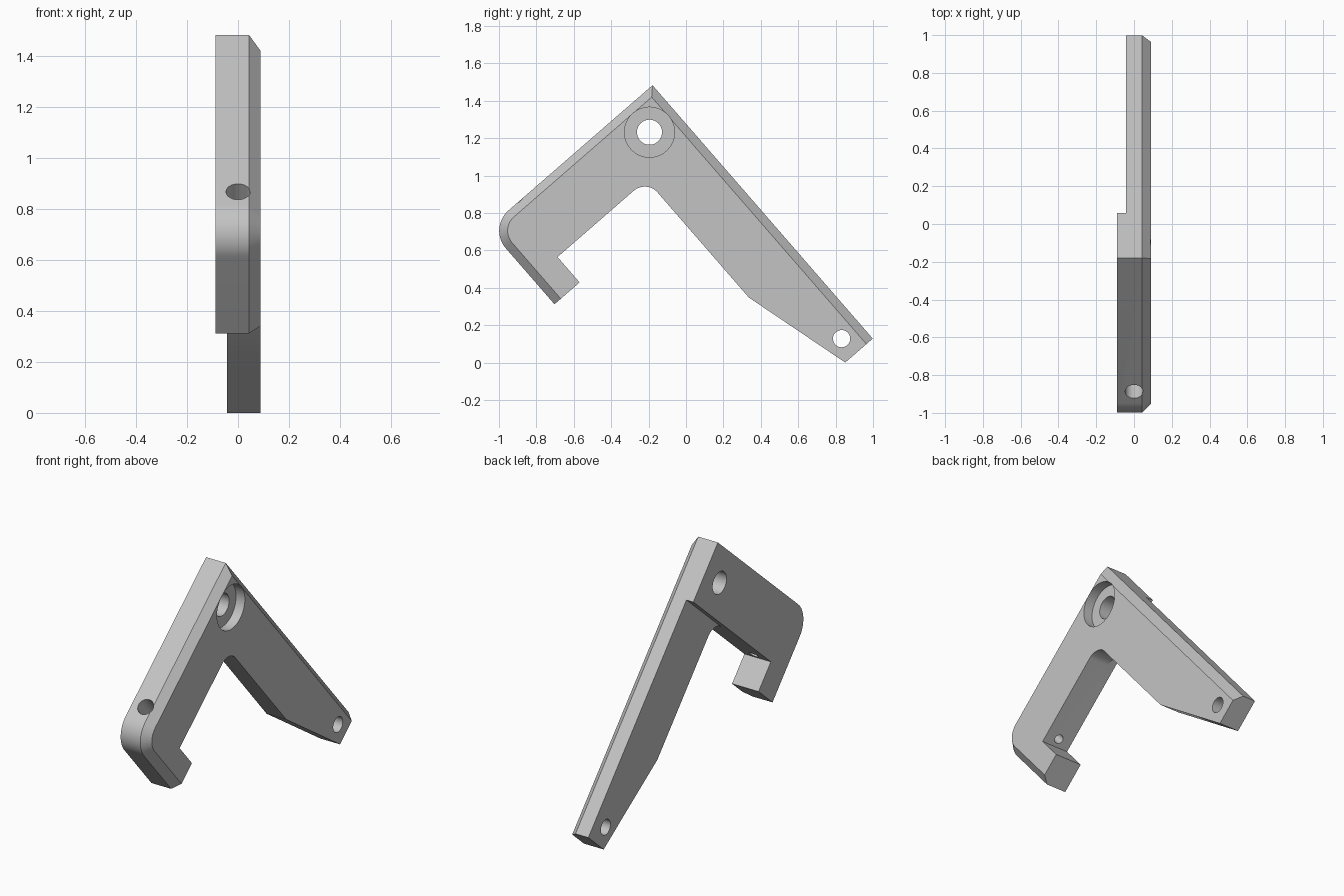
import bpy
import bmesh
from math import cos, sin, pi, radians
from mathutils import Vector, Matrix

cube = bpy.data.objects.get("Cube")
if cube:
    bpy.data.objects.remove(cube, do_unlink=True)

# Arm frame: u runs down the rear arm, v runs down the front arm, from the apex
A = radians(49)
APEX = Vector((0, -0.179, 1.483))
U = Vector((0, cos(A), -sin(A)))
V = Vector((0, -sin(A), -cos(A)))
X = Vector((1, 0, 0))
HALF, THIN, BEVEL = 0.089, 0.043, 0.045

metal = bpy.data.materials.new("plain grey")
metal.use_nodes = True
grey = (0.55, 0.55, 0.55, 1)
metal.diffuse_color = grey
metal.node_tree.nodes["Principled BSDF"].inputs["Base Color"].default_value = grey


def place(x, u, v):
    return APEX + X * x + U * u + V * v


def arc(u, v, r, start, end, steps=16):
    angles = [start + (end - start) * i / steps for i in range(steps + 1)]
    return [(u + r * cos(a), v + r * sin(a)) for a in angles]


def outline(d):
    """Bracket profile, with its outer edges moved inward by d."""
    round_corner = arc(0.143, 1.021, 0.143 - d, pi, pi / 2)
    inner_fillet = arc(0.45, 0.446, 0.09, pi, 1.5 * pi)
    return ([(d, d)] + round_corner
            + [(0.54, 1.164 - d), (0.54, 0.986), (0.36, 0.986)]
            + inner_fillet
            + [(1.195, 0.356), (1.795, 0.195), (1.795, d)])


def loft(name, sections):
    """Skin a solid through (x, profile) sections."""
    bm = bmesh.new()
    rings = [[bm.verts.new(place(x, u, v)) for u, v in p] for x, p in sections]
    for a, b in zip(rings, rings[1:]):
        for i in range(len(a)):
            j = (i + 1) % len(a)
            bm.faces.new((a[i], a[j], b[j], b[i]))
    bm.faces.new(rings[0])
    bm.faces.new(rings[-1])
    bmesh.ops.recalc_face_normals(bm, faces=bm.faces)
    mesh = bpy.data.meshes.new(name)
    bm.to_mesh(mesh)
    bm.free()
    mesh.materials.append(metal)
    obj = bpy.data.objects.new(name, mesh)
    bpy.context.collection.objects.link(obj)
    return obj


def drill(name, start, end, radius):
    axis = end - start
    bm = bmesh.new()
    turn = axis.to_track_quat('Z', 'Y').to_matrix().to_4x4()
    bmesh.ops.create_cone(bm, cap_ends=True, segments=48, radius1=radius,
                          radius2=radius, depth=axis.length,
                          matrix=Matrix.Translation((start + end) / 2) @ turn)
    mesh = bpy.data.meshes.new(name)
    bm.to_mesh(mesh)
    bm.free()
    mesh.materials.append(metal)
    obj = bpy.data.objects.new(name, mesh)
    bpy.context.collection.objects.link(obj)
    return obj


# Body with bevelled outer edges on the left face
bracket = loft("bracket", [(-HALF, outline(0)), (THIN, outline(0)),
                           (HALF, outline(BEVEL))])

# Cutters: thinned rear arm, pivot with counterbore, end hole, stepped screw hole
step = [(0.36, -0.2), (2, -0.2), (2, 0.7), (0.36, 0.7)]
cutters = [
    loft("rear_arm_step", [(-0.3, step), (-THIN, step)]),
    drill("pivot_hole", place(-0.3, 0.179, 0.177), place(0.3, 0.179, 0.177), 0.067),
    drill("pivot_counterbore", place(0.03, 0.179, 0.177), place(0.3, 0.179, 0.177), 0.134),
    drill("end_hole", place(-0.3, 1.686, 0.126), place(0.3, 1.686, 0.126), 0.046),
    drill("screw_hole", place(0, -0.1, 0.938), place(0, 0.45, 0.938), 0.026),
    drill("screw_counterbore", place(0, -0.1, 0.938), place(0, 0.25, 0.938), 0.047),
]
bpy.context.view_layer.objects.active = bracket
for cutter in cutters:
    mod = bracket.modifiers.new(cutter.name, 'BOOLEAN')
    mod.operation = 'DIFFERENCE'
    mod.solver = 'EXACT'
    mod.object = cutter
    bpy.ops.object.modifier_apply(modifier=mod.name)
for cutter in cutters:
    bpy.data.objects.remove(cutter, do_unlink=True)

# Smooth the round walls and keep the machined edges sharp
bpy.ops.object.select_all(action='DESELECT')
bracket.select_set(True)
bpy.ops.object.shade_smooth_by_angle(angle=radians(25))
